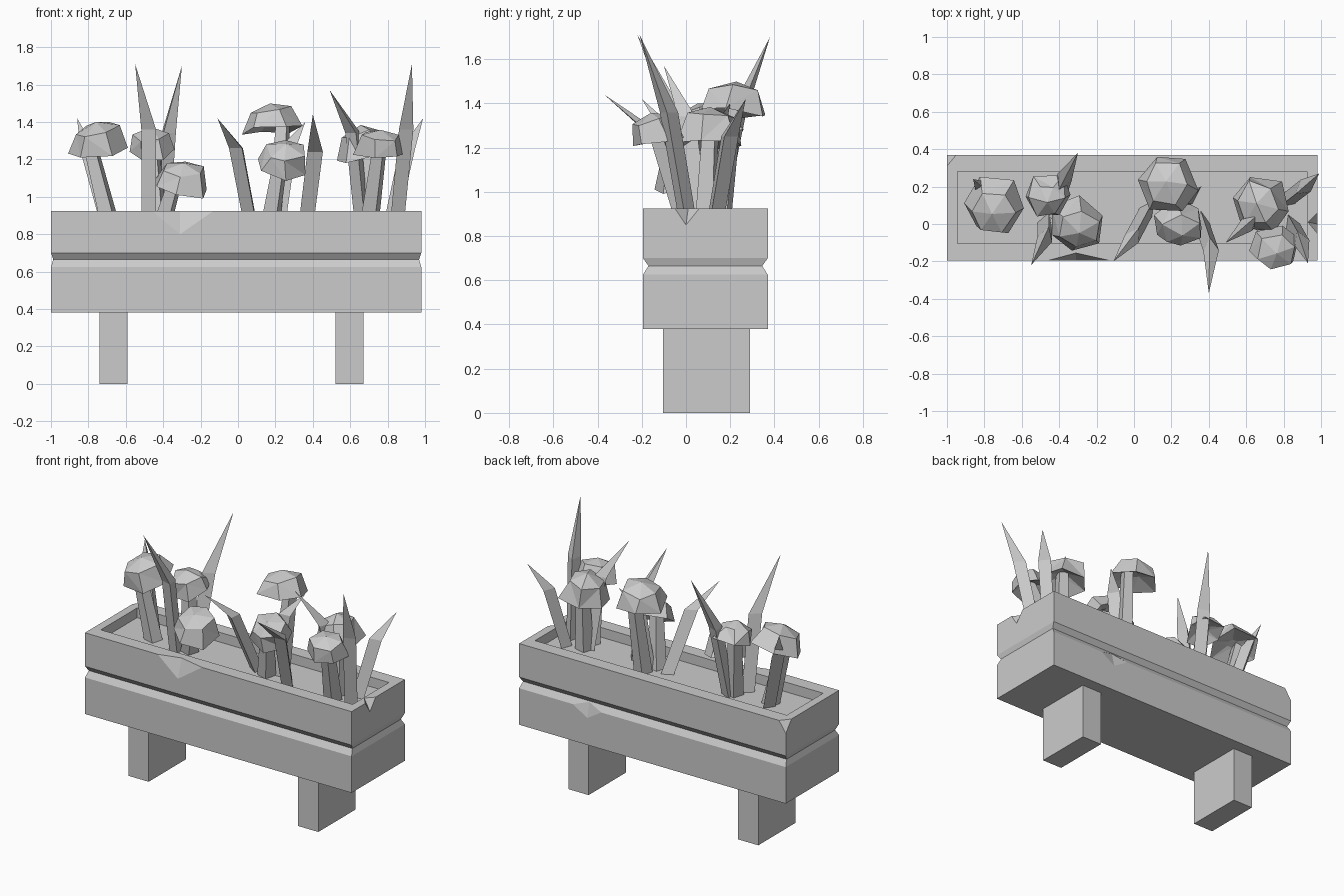
import bpy, bmesh, math, random
from mathutils import Vector

if "Cube" in bpy.data.objects:
    bpy.data.objects.remove(bpy.data.objects["Cube"])

random.seed(4)
X0, X1, Y0, Y1 = -1.0, 0.98, -0.195, 0.37
RIM, SOIL = 0.925, 0.86


def finish(bm, name):
    bmesh.ops.recalc_face_normals(bm, faces=bm.faces)
    me = bpy.data.meshes.new(name)
    bm.to_mesh(me)
    bm.free()
    ob = bpy.data.objects.new(name, me)
    bpy.context.collection.objects.link(ob)
    return ob


def loft(name, rings, tip=None, tris=False):
    """Skin equal-length point rings; close the end with a cap or a tip."""
    bm = bmesh.new()
    loops = [[bm.verts.new(p) for p in r] for r in rings]
    n = len(loops[0])
    for a, b in zip(loops, loops[1:]):
        for i in range(n):
            j = (i + 1) % n
            bm.faces.new((a[i], a[j], b[j], b[i]))
    bm.faces.new(loops[0])
    if tip is None:
        bm.faces.new(loops[-1])
    else:
        t = bm.verts.new(tip)
        for i in range(n):
            bm.faces.new((loops[-1][i], loops[-1][(i + 1) % n], t))
    if tris:
        bmesh.ops.triangulate(bm, faces=bm.faces)
    return finish(bm, name)


def rect(ix, iy, z):
    return [(X0 + ix, Y0 + iy, z), (X1 - ix, Y0 + iy, z),
            (X1 - ix, Y1 - iy, z), (X0 + ix, Y1 - iy, z)]


# Planter box: outer wall with V groove, rim, recessed soil
box = loft("planter_box", [rect(0, 0, 0.38), rect(0, 0, 0.625),
                           rect(0.012, 0.025, 0.665), rect(0, 0, 0.70),
                           rect(0, 0, RIM), rect(0.055, 0.09, RIM),
                           rect(0.055, 0.09, SOIL)])

# Chips broken out of the edges (last point lies outside the box)
chips = [
    [(-0.46, Y0, RIM), (-0.13, Y0, RIM), (-0.31, Y0, 0.80),
     (-0.31, Y0 + 0.04, RIM), (-0.30, -0.30, 1.05)],
    [(X1, -0.05, RIM), (X1, 0.06, RIM), (X1, 0.0, 0.85),
     (X1 - 0.05, 0.01, RIM), (1.10, 0.0, 1.05)],
    [(-0.95, Y1, RIM), (X0, 0.31, RIM), (X0, Y1, 0.85), (-1.1, 0.47, 1.02)],
    [(0.37, Y1, 0.625), (0.58, Y1, 0.625), (0.475, Y1, 0.56),
     (0.475, 0.345, 0.66), (0.475, 0.47, 0.66)],
]
for pts in chips:
    bm = bmesh.new()
    for p in pts:
        bm.verts.new(p)
    bmesh.ops.convex_hull(bm, input=bm.verts)
    cutter = finish(bm, "chip_cutter")
    cutter.hide_render = True
    cutter.hide_set(True)
    mod = box.modifiers.new("chip", 'BOOLEAN')
    mod.operation = 'DIFFERENCE'
    mod.solver = 'EXACT'
    mod.object = cutter

# Feet
for side, xa in (("left", -0.74), ("right", 0.52)):
    foot = [(xa, -0.105), (xa + 0.15, -0.105), (xa + 0.15, 0.29), (xa, 0.29)]
    loft(side + "_foot", [[(x, y, z) for x, y in foot] for z in (0, 0.38)])


def ring(c, r, n, turn=0.0):
    return [(c[0] + r * math.cos(turn + math.tau * i / n),
             c[1] + r * math.sin(turn + math.tau * i / n), c[2])
            for i in range(n)]


# Leaves: three-sided blades that bend outwards into a spike
leaves = [  # base xy, bend xyz, tip xyz
    ((-0.47, 0.02), (-0.47, -0.06, 1.36), (-0.55, -0.22, 1.71)),
    ((-0.41, 0.13), (-0.38, 0.23, 1.34), (-0.30, 0.38, 1.70)),
    ((0.08, 0.09), (0.00, -0.06, 1.26), (-0.11, -0.20, 1.42)),
    ((0.36, 0.03), (0.41, -0.12, 1.24), (0.40, -0.37, 1.44)),
    ((0.21, 0.10), (0.27, 0.13, 1.27), (0.36, 0.20, 1.40)),
    ((0.67, 0.07), (0.62, 0.01, 1.34), (0.49, -0.10, 1.57)),
    ((0.84, 0.01), (0.89, -0.08, 1.36), (0.93, -0.21, 1.71)),
    ((0.81, 0.12), (0.90, 0.19, 1.25), (0.99, 0.27, 1.42)),
    ((-0.69, 0.12), (-0.80, 0.18, 1.25), (-0.86, 0.24, 1.42)),
]
for i, (b, m, t) in enumerate(leaves):
    turn = math.atan2(t[1] - b[1], t[0] - b[0]) + math.pi
    loft(f"leaf_{i + 1}", [ring((*b, SOIL - 0.02), 0.046, 3, turn),
                           ring(m, 0.048, 3, turn)], tip=t)


def flower(i, base, c, axis, r, h, stem):
    """Faceted domed head with a hollow underside, on a four-sided stem."""
    c = Vector(c)
    rot = Vector(axis).to_track_quat('Z', 'Y')
    n, turn = 6, random.random()

    def level(rad, z, jit):
        return [c + rot @ (Vector(p) + Vector([random.uniform(-jit, jit)
                                               for _ in range(3)]))
                for p in ring((0, 0, z), rad, n, turn)]
    loft(f"flower_head_{i}", [level(0.035, -0.1 * h, 0), level(r, -0.45 * h, 0.015),
                              level(r * 0.72, 0.25 * h, 0.015)],
         tip=c + rot @ Vector((0, 0, 0.5 * h)), tris=True)
    top = c + rot @ Vector((0, 0, -0.05 * h)) + Vector((stem[0], stem[1], 0))
    loft(f"flower_stem_{i}", [ring((*base, SOIL - 0.02), 0.058, 4, 0.5),
                              ring(top, 0.042, 4, 0.5)])


# Flowers: stem base xy, head centre, facing, radius, height, stem top offset
flowers = [
    ((-0.68, 0.08), (-0.75, 0.08, 1.32), (-0.1, -0.3, 0.9), 0.165, 0.17, (-0.05, 0)),
    ((-0.43, 0.10), (-0.46, 0.135, 1.30), (-0.05, -0.25, 0.9), 0.13, 0.15, (0, 0)),
    ((-0.41, 0.07), (-0.30, -0.025, 1.11), (0.1, -0.3, 0.9), 0.155, 0.15, (-0.03, 0.02)),
    ((0.21, 0.15), (0.18, 0.22, 1.425), (-0.12, 0.1, 1.0), 0.16, 0.15, (0.06, 0)),
    ((0.17, 0.06), (0.25, -0.02, 1.215), (0.1, -0.5, 0.8), 0.14, 0.16, (-0.02, 0)),
    ((0.69, 0.09), (0.67, 0.11, 1.29), (-0.15, 0.0, 0.95), 0.16, 0.19, (0.02, 0)),
    ((0.70, 0.01), (0.76, -0.14, 1.29), (0.05, -0.25, 0.95), 0.13, 0.14, (0, 0)),
]
for i, f in enumerate(flowers):
    flower(i + 1, *f)
